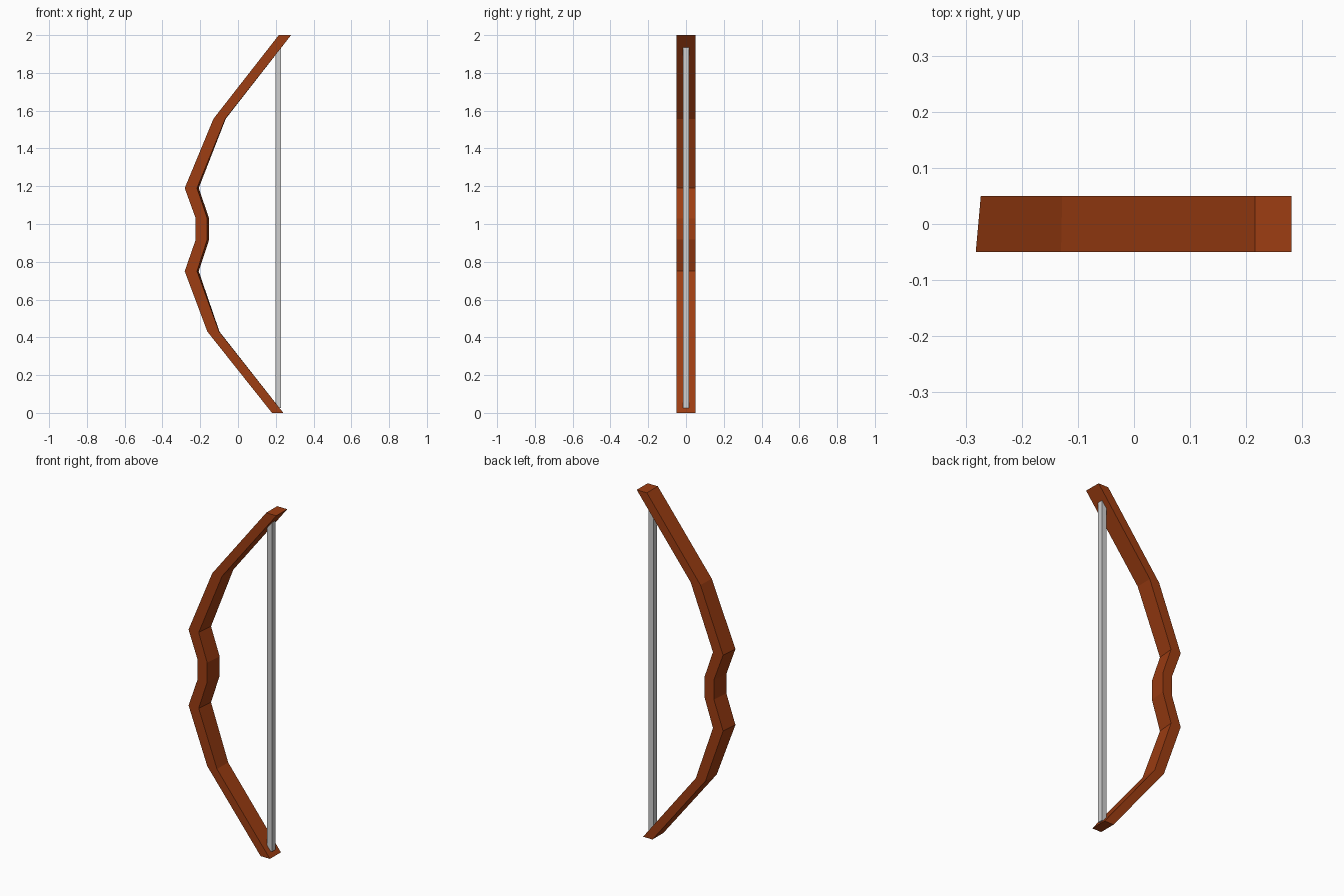
import bpy
import bmesh

if "Cube" in bpy.data.objects:
    bpy.data.objects.remove(bpy.data.objects["Cube"], do_unlink=True)


def material(name, colour):
    mat = bpy.data.materials.new(name)
    mat.use_nodes = True
    mat.diffuse_color = (*colour, 1)
    bsdf = next(n for n in mat.node_tree.nodes if n.type == "BSDF_PRINCIPLED")
    bsdf.inputs["Base Color"].default_value = (*colour, 1)
    return mat


def add_object(name, bm, mat):
    bmesh.ops.recalc_face_normals(bm, faces=bm.faces)
    mesh = bpy.data.meshes.new(name)
    bm.to_mesh(mesh)
    bm.free()
    mesh.materials.append(mat)
    obj = bpy.data.objects.new(name, mesh)
    bpy.context.collection.objects.link(obj)
    return obj


wood = material("reddish brown wood", (0.34, 0.047, 0.006))
cord = material("light grey cord", (0.62, 0.62, 0.62))

# Bow stave: a rectangular section swept from bottom tip to top tip.
# Each station: height, outer x, inner x, x shift of the rear face
stations = [
    (0.00, 0.180, 0.240, 0.0),
    (0.43, -0.162, -0.100, 0.002),
    (0.75, -0.282, -0.217, 0.009),
    (0.917, -0.224, -0.163, 0.010),
    (1.03, -0.224, -0.163, 0.010),
    (1.19, -0.282, -0.217, 0.009),
    (1.557, -0.130, -0.067, 0.002),
    (2.00, 0.216, 0.281, 0.0),
]
half_depth = 0.05
bm = bmesh.new()
rings = []
for z, outer, inner, shift in stations:
    section = [(outer, -half_depth), (inner, -half_depth),
               (inner + shift, half_depth), (outer + shift, half_depth)]
    rings.append([bm.verts.new((x, y, z)) for x, y in section])
for low, high in zip(rings, rings[1:]):
    for i in range(4):
        j = (i + 1) % 4
        bm.faces.new((low[i], low[j], high[j], high[i]))
bm.faces.new(rings[0])
bm.faces.new(rings[-1])
add_object("bow_stave", bm, wood)

# Bowstring: a slim square bar whose ends sink into the tips
bottom, top = 0.025, 1.945
bm = bmesh.new()
bmesh.ops.create_cube(bm, size=1)
bmesh.ops.scale(bm, vec=(0.031, 0.031, top - bottom), verts=bm.verts)
bmesh.ops.translate(bm, vec=(0.213, 0, (top + bottom) / 2), verts=bm.verts)
add_object("bowstring", bm, cord)
